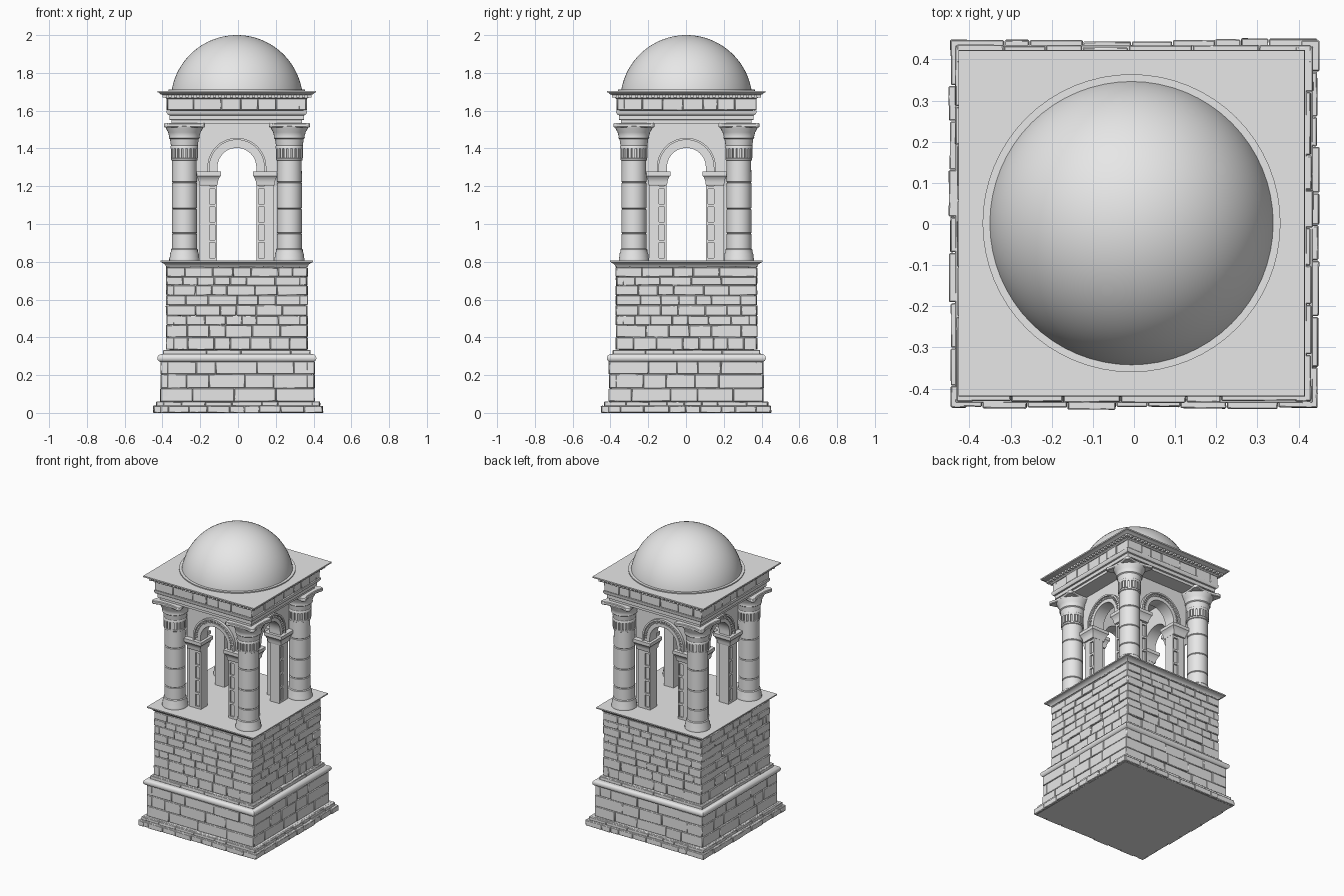
import bpy, bmesh, math, random
from mathutils import Matrix, Vector

random.seed(4)
if "Cube" in bpy.data.objects:
    bpy.data.objects.remove(bpy.data.objects["Cube"])

stone = bpy.data.materials.new("pale_grey_stone")
stone.use_nodes = True
GREY = (0.8, 0.8, 0.8, 1)
stone.diffuse_color = GREY
for node in stone.node_tree.nodes:
    if node.type == "BSDF_PRINCIPLED":
        node.inputs["Base Color"].default_value = GREY

AXIS = Vector((-0.006, 0.002, 0))  # the tower sits slightly off the plinth
SIDES = ["front", "left", "back", "right"]
CORNERS = ["front_right", "front_left", "back_left", "back_right"]


def turn(k):
    return Matrix.Rotation(k * math.pi / 2, 4, "Z")


def finish(bm, name, bevel=0, offset=AXIS, prefixes=None):
    """Make one object, or four turned copies named by prefix."""
    bmesh.ops.remove_doubles(bm, verts=bm.verts, dist=1e-5)
    bmesh.ops.recalc_face_normals(bm, faces=bm.faces)
    mesh = bpy.data.meshes.new(name)
    bm.to_mesh(mesh)
    bm.free()
    mesh.materials.append(stone)
    mesh.shade_smooth()
    mesh.set_sharp_from_angle(angle=math.radians(35))
    for k, prefix in enumerate(prefixes or [""]):
        obj = bpy.data.objects.new(f"{prefix}_{name}" if prefix else name, mesh)
        bpy.context.collection.objects.link(obj)
        obj.matrix_world = Matrix.Translation(offset) @ turn(k)
        if bevel:
            mod = obj.modifiers.new("worn_edges", "BEVEL")
            mod.width = bevel
            mod.segments = 1


def lathe(bm, profile, seg, at=(0, 0)):
    """Revolve (radius, z) points and close the ends; four sides give a square of that half width."""
    scale, start = (math.sqrt(2), math.pi / 4) if seg == 4 else (1, 0)
    points = [(0, profile[0][1])] + list(profile) + [(0, profile[-1][1])]
    rings = []
    for r, z in points:
        ring = []
        for i in range(seg):
            a = start + math.tau * i / seg
            ring.append(bm.verts.new((at[0] + r * scale * math.cos(a),
                                      at[1] + r * scale * math.sin(a), z)))
        rings.append(ring)
    for low, high in zip(rings, rings[1:]):
        for i in range(seg):
            j = (i + 1) % seg
            bm.faces.new((low[i], low[j], high[j], high[i]))
    bmesh.ops.remove_doubles(bm, verts=bm.verts, dist=1e-5)


def turned(name, profile, seg=4, offset=AXIS):
    bm = bmesh.new()
    lathe(bm, profile, seg)
    finish(bm, name, offset=offset)


def box(bm, x0, x1, y0, y1, z0, z1, matrix=Matrix.Identity(4)):
    place = Matrix.Translation(((x0 + x1) / 2, (y0 + y1) / 2, (z0 + z1) / 2))
    size = Matrix.Diagonal((x1 - x0, y1 - y0, z1 - z0, 1))
    return bmesh.ops.create_cube(bm, size=1, matrix=matrix @ place @ size)["verts"]


def prism(bm, outline, y0, y1):
    """Extrude an (x, z) outline along y."""
    face = bm.faces.new([bm.verts.new((x, y0, z)) for x, z in outline])
    out = bmesh.ops.extrude_face_region(bm, geom=[face])["geom"]
    moved = [v for v in out if isinstance(v, bmesh.types.BMVert)]
    bmesh.ops.translate(bm, verts=moved, vec=(0, y1 - y0, 0))


def masonry(name, half, levels, length, rough=0.004, offset=AXIS, depth=0.04):
    """Courses of uneven blocks around a recessed square core."""
    bm = bmesh.new()
    lathe(bm, [(half - 0.012, levels[0]), (half - 0.012, levels[-1])], 4)
    for z0, z1 in zip(levels, levels[1:]):
        for k in range(4):
            x = -half
            while x < half - 1e-4:
                end = x + length * random.uniform(0.6, 1.4)
                if end > half - length * 0.5:
                    end = half
                out = half + random.uniform(-rough, rough)
                verts = box(bm, x + 0.001, end - 0.001, -out, depth - half,
                            z0 + 0.001, z1 - 0.001, turn(k))
                for v in verts:
                    v.co += Vector([random.uniform(-0.001, 0.001) for _ in range(3)])
                x = end
    finish(bm, name, 0.0025, offset)


def arc(radius, z, n=24):
    return [(radius * math.cos(math.pi * i / n), z + radius * math.sin(math.pi * i / n))
            for i in range(n + 1)]


# Plinth and stone base
NONE = Vector((0, 0, 0))
masonry("plinth", 0.447, [0, 0.038], 0.1, offset=NONE)
masonry("plinth_upper_course", 0.432, [0.036, 0.06], 0.13, offset=NONE)
masonry("base_wall", 0.408, [0.06, 0.13, 0.205, 0.272], 0.16, offset=AXIS / 2)
roll = [(0.40 + 0.021 * math.sin(math.pi * i / 8), 0.29 - 0.021 * math.cos(math.pi * i / 8))
        for i in range(9)]
turned("base_roll_moulding", roll)
masonry("tower_footing", 0.389, [0.308, 0.334], 0.2, 0.002)
masonry("tower_wall", 0.372, [0.334, 0.4, 0.465, 0.515, 0.57, 0.622, 0.675, 0.72, 0.77, 0.79],
        0.12)
turned("tower_cornice", [(0.375, 0.775), (0.38, 0.785), (0.4, 0.798), (0.404, 0.798), (0.404, 0.806)])

# Corner columns: base, drums with joints, flared capital and hollow-sided abacus
D = 0.278
bm = bmesh.new()
shaft = [(0.08, 0.805), (0.08, 0.818), (0.077, 0.825), (0.077, 0.84), (0.071, 0.855),
         (0.071, 0.865), (0.066, 0.87)]
for z in (0.95, 1.08, 1.22):
    shaft += [(0.066, z - 0.004), (0.062, z), (0.066, z + 0.004)]
shaft += [(0.065, 1.335), (0.07, 1.338), (0.07, 1.348), (0.064, 1.35), (0.064, 1.4),
          (0.073, 1.4), (0.073, 1.412), (0.071, 1.415), (0.076, 1.45), (0.082, 1.455),
          (0.08, 1.462), (0.086, 1.485), (0.097, 1.505), (0.1, 1.515), (0.092, 1.52)]
lathe(bm, shaft, 32, (-D, -D))
for i in range(20):
    spin = Matrix.Translation((-D, -D, 0)) @ Matrix.Rotation(math.tau * i / 20, 4, "Z")
    box(bm, 0.06, 0.072, -0.007, 0.007, 1.35, 1.402, spin)
finish(bm, "column", prefixes=CORNERS)

bm = bmesh.new()
outline = []
for k in range(4):
    for x, y in ((-0.095, -0.11), (-0.05, -0.097), (0, -0.094), (0.05, -0.097), (0.095, -0.11)):
        outline.append(turn(k) @ Vector((x, y, 0)) + Vector((-D, -D, 1.512)))
face = bm.faces.new([bm.verts.new(p) for p in outline])
top = bmesh.ops.extrude_face_region(bm, geom=[face])["geom"]
bmesh.ops.translate(bm, verts=[v for v in top if isinstance(v, bmesh.types.BMVert)],
                    vec=(0, 0, 0.022))
finish(bm, "capital_slab", 0.004, prefixes=CORNERS)

# Arcade on each side: piers with ladder panels, imposts, arch wall and archivolt
FACE, INNER, SPRING, R = -0.245, -0.172, 1.3, 0.103
bm = bmesh.new()
for s in (-1, 1):
    def pier_box(xa, xb, y0, y1, z0, z1):
        box(bm, min(s * xa, s * xb), max(s * xa, s * xb), y0, y1, z0, z1)
    pier_box(0.105, 0.197, FACE + 0.01, INNER, 0.8, 1.215)
    pier_box(0.155, 0.197, FACE, FACE + 0.012, 0.8, 1.215)
    for xa in (0.105, 0.145):
        pier_box(xa, xa + 0.01, FACE, FACE + 0.012, 0.8, 1.215)
    for i in range(5):
        z = 0.806 + i * 0.095
        pier_box(0.113, 0.147, FACE, FACE + 0.012, z, z + 0.014)
finish(bm, "piers", prefixes=SIDES)

bm = bmesh.new()
impost = [(0.047, 1.205), (0.05, 1.215), (0.05, 1.225), (0.06, 1.25), (0.066, 1.255), (0.066, 1.277)]
for s in (-1, 1):
    lathe(bm, impost, 4, (s * 0.151, (FACE + INNER) / 2))
finish(bm, "imposts", prefixes=SIDES)

bm = bmesh.new()
prism(bm, [(0.215, 1.275), (0.215, 1.54), (-0.215, 1.54), (-0.215, 1.275), (-R, 1.275)]
      + arc(R, SPRING)[::-1] + [(R, 1.275)], FACE + 0.005, INNER)
finish(bm, "arch_wall", prefixes=SIDES)

bm = bmesh.new()
for inner, outer, proud in ((R, 0.126, 0.008), (0.124, 0.147, 0.003), (0.145, 0.156, 0.015)):
    prism(bm, [(inner, 1.275)] + arc(inner, SPRING) + [(-inner, 1.275), (-outer, 1.275)]
          + arc(outer, SPRING)[::-1] + [(outer, 1.275)], FACE - proud, FACE + 0.02)
for i in range(25):
    spin = Matrix.Translation((0, 0, SPRING)) @ Matrix.Rotation(-math.pi * i / 24, 4, "Y")
    box(bm, 0.129, 0.142, FACE - 0.01, FACE, -0.005, 0.005, spin)
finish(bm, "archivolt", prefixes=SIDES)

# Entablature
turned("architrave", [(0.345, 1.532), (0.345, 1.55), (0.356, 1.552), (0.356, 1.575), (0.364, 1.578),
                      (0.372, 1.59), (0.372, 1.602)])
masonry("frieze", 0.368, [1.602, 1.665], 0.11, 0.003)
turned("dentil_band", [(0.37, 1.662), (0.378, 1.668), (0.378, 1.69)])
bm = bmesh.new()
for i in range(27):
    x = -0.383 + i * 0.766 / 26
    box(bm, x - 0.008, x + 0.008, -0.395, -0.37, 1.67, 1.687)
finish(bm, "dentils", prefixes=SIDES)
turned("roof_slab", [(0.395, 1.684), (0.402, 1.686), (0.413, 1.695), (0.42, 1.696), (0.42, 1.705)])

# Dome with a narrow lip
turned("dome_lip", [(0.362, 1.7), (0.362, 1.712), (0.34, 1.712)], 64)
tilt = math.asin(0.05 / 0.35)
dome = [(0.35 * math.cos(a), 1.65 + 0.35 * math.sin(a))
        for a in (tilt + (math.pi / 2 - tilt) * i / 20 for i in range(21))]
turned("dome", dome, 64)
